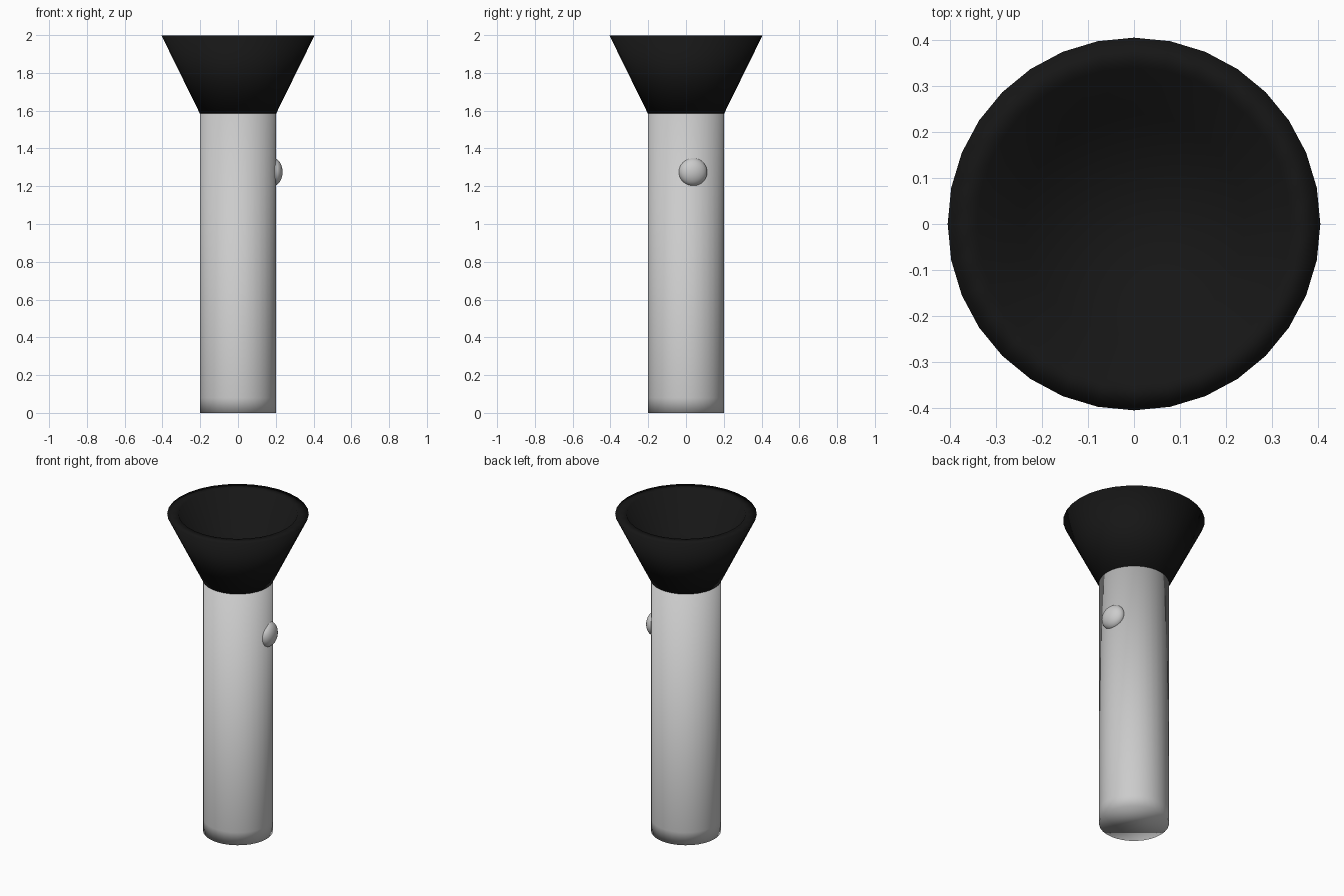
import bpy, bmesh, math

if "Cube" in bpy.data.objects:
    bpy.data.objects.remove(bpy.data.objects["Cube"])

SIDES = 32


def lathe(name, profile):
    """Stack rings of (radius, z), joined by quads and closed with flat caps."""
    bm = bmesh.new()
    rings = []
    for r, z in profile:
        rings.append([bm.verts.new((r * math.sin(2 * math.pi * i / SIDES),
                                    r * math.cos(2 * math.pi * i / SIDES), z))
                      for i in range(SIDES)])
    for a, b in zip(rings, rings[1:]):
        for i in range(SIDES):
            j = (i + 1) % SIDES
            bm.faces.new((a[i], a[j], b[j], b[i]))
    bm.faces.new(rings[0])
    bm.faces.new(rings[-1])
    bmesh.ops.recalc_face_normals(bm, faces=bm.faces)
    for f in bm.faces:
        f.smooth = True
    mesh = bpy.data.meshes.new(name)
    bm.to_mesh(mesh)
    bm.free()
    obj = bpy.data.objects.new(name, mesh)
    bpy.context.collection.objects.link(obj)
    return obj


# Handle tube, with a support loop close to the foot
lathe("handle", [(0.2, 0), (0.2, 0.08), (0.2, 1.6)])

# Flared head: outer cone, flat rim, funnel-shaped reflector recess
head = lathe("lamp_head", [(0.202, 1.585), (0.405, 1.998),
                           (0.34, 1.998), (0.24, 1.78)])
black = bpy.data.materials.new("black_plastic")
black.diffuse_color = (0.008, 0.008, 0.008, 1)
black.use_nodes = True
black.node_tree.nodes["Principled BSDF"].inputs["Base Color"].default_value = black.diffuse_color
head.data.materials.append(black)

# Domed switch button on the right side
angle = math.asin(0.037 / 0.2)
bpy.ops.mesh.primitive_uv_sphere_add(
    segments=32, ring_count=16, radius=1,
    location=(0.185, 0.037, 1.275), rotation=(0, 0, angle))
button = bpy.context.object
button.name = "switch_button"
button.scale = (0.05, 0.076, 0.074)
bpy.ops.object.shade_smooth()
